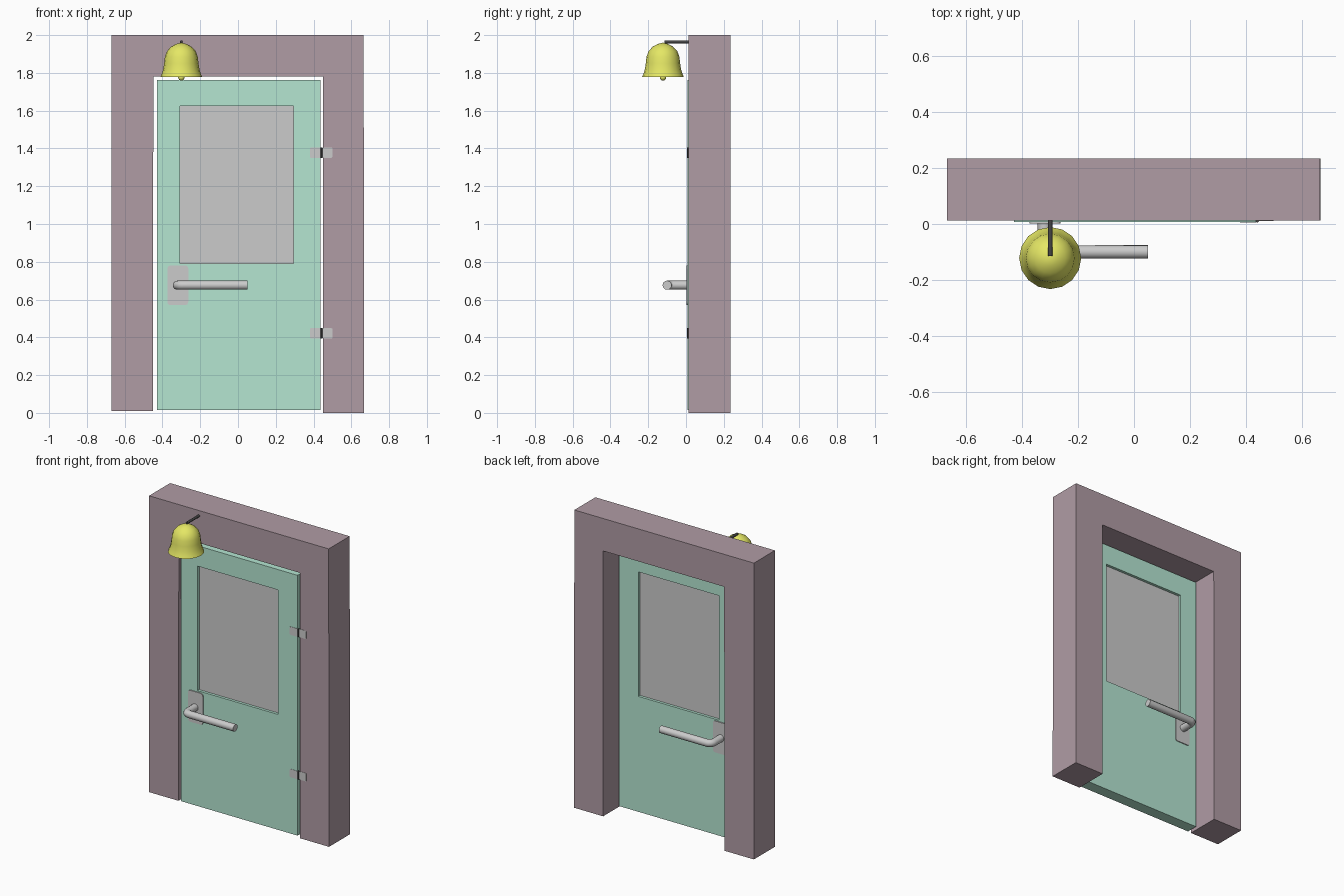
import bpy, bmesh, math

if "Cube" in bpy.data.objects:
    bpy.data.objects.remove(bpy.data.objects["Cube"])

FRONT, BACK = 0.008, 0.085   # door faces in y
MID = (FRONT + BACK) / 2


def material(name, rgb):
    m = bpy.data.materials.new(name)
    m.diffuse_color = (*rgb, 1)
    m.use_nodes = True
    m.node_tree.nodes["Principled BSDF"].inputs["Base Color"].default_value = m.diffuse_color
    return m


def finish(bm, name, mat=None, smooth=False):
    bmesh.ops.recalc_face_normals(bm, faces=bm.faces)
    me = bpy.data.meshes.new(name)
    bm.to_mesh(me)
    bm.free()
    ob = bpy.data.objects.new(name, me)
    bpy.context.collection.objects.link(ob)
    if mat:
        me.materials.append(mat)
    if smooth:
        shade(ob)
    return ob


def shade(ob):
    bpy.ops.object.select_all(action='DESELECT')
    ob.select_set(True)
    bpy.context.view_layer.objects.active = ob
    bpy.ops.object.shade_smooth_by_angle(angle=math.radians(40))


def prism(name, outline, y0, y1, mat=None):
    """Extrude an (x, z) outline from y0 to y1."""
    bm = bmesh.new()
    face = bm.faces.new([bm.verts.new((x, y0, z)) for x, z in outline])
    new = bmesh.ops.extrude_face_region(bm, geom=[face])['geom']
    bmesh.ops.translate(bm, vec=(0, y1 - y0, 0),
                        verts=[v for v in new if isinstance(v, bmesh.types.BMVert)])
    return finish(bm, name, mat)


def rect(x0, x1, z0, z1):
    return [(x0, z0), (x1, z0), (x1, z1), (x0, z1)]


def rounded_rect(x0, x1, z0, z1, r, n=4):
    pts = []
    for i, (cx, cz) in enumerate([(x1 - r, z1 - r), (x0 + r, z1 - r),
                                  (x0 + r, z0 + r), (x1 - r, z0 + r)]):
        for k in range(n + 1):
            a = math.pi / 2 * (i + k / n)
            pts.append((cx + r * math.cos(a), cz + r * math.sin(a)))
    return pts


def tube(name, pts, radius, mat=None):
    cu = bpy.data.curves.new(name, 'CURVE')
    cu.dimensions = '3D'
    cu.bevel_depth = radius
    cu.bevel_resolution = 6
    cu.use_fill_caps = True
    sp = cu.splines.new('POLY')
    sp.points.add(len(pts) - 1)
    for p, co in zip(sp.points, pts):
        p.co = (*co, 1)
    ob = bpy.data.objects.new(name, cu)
    bpy.context.collection.objects.link(ob)
    bpy.ops.object.select_all(action='DESELECT')
    ob.select_set(True)
    bpy.context.view_layer.objects.active = ob
    bpy.ops.object.convert(target='MESH')
    ob = bpy.context.object
    if mat:
        ob.data.materials.append(mat)
    shade(ob)
    return ob


frame_mat = material("frame_paint", (0.434, 0.331, 0.375))
door_mat = material("door_paint", (0.46, 0.79, 0.642))
brass = material("brass", (0.78, 0.80, 0.13))
dark = material("dark_metal", (0.06, 0.06, 0.06))

# Door frame
prism("door_frame", [(-0.669, 0.01), (-0.451, 0.01), (-0.448, 1.782), (0.451, 1.782),
                     (0.451, 0), (0.668, 0), (0.665, 2), (-0.669, 2)],
      0.012, 0.235, frame_mat)

# Door leaf with a window opening
bm = bmesh.new()
outer = rect(-0.43, 0.437, 0.015, 1.763)
opening = rect(-0.306, 0.293, 0.79, 1.626)
loops = [[bm.verts.new((x, y, z)) for x, z in r]
         for r, y in [(outer, FRONT), (opening, FRONT), (opening, BACK), (outer, BACK)]]
for i in range(4):
    a, b = loops[i], loops[(i + 1) % 4]
    for k in range(4):
        j = (k + 1) % 4
        bm.faces.new((a[k], a[j], b[j], b[k]))
finish(bm, "door_leaf", door_mat)

# Window pane
prism("window_pane", opening, FRONT + 0.018, BACK - 0.018)

# Handles and plates on both sides
half = (BACK - FRONT) / 2
for side, s in (("front", -1), ("back", 1)):
    def y(d):
        return MID + s * (half + d)
    prism(side + "_handle_plate", rounded_rect(-0.374, -0.263, 0.57, 0.781, 0.018),
          y(-0.005), y(0.006))
    path = [(-0.321, y(-0.005), 0.676), (-0.321, y(0.078), 0.676)]
    for k in range(1, 5):  # rounded elbow
        a = math.pi / 2 * k / 4
        path.append((-0.291 - 0.03 * math.cos(a), y(0.078 + 0.03 * math.sin(a)), 0.676))
    path.append((0.05, y(0.108), 0.676))
    tube(side + "_handle", path, 0.024)

# Hinges
for name, z in (("upper", 1.35), ("lower", 0.394)):
    prism(name + "_hinge_door_plate", rounded_rect(0.38, 0.438, z, z + 0.055, 0.006, 2), 0.006, 0.011)
    prism(name + "_hinge_frame_plate", rounded_rect(0.446, 0.5, z, z + 0.055, 0.006, 2), 0.010, 0.015)
    tube(name + "_hinge_pin", [(0.442, 0.011, z), (0.442, 0.011, z + 0.055)], 0.005, dark)

# Bell: turned open shell
BX, BY, SIDES = -0.3, -0.122, 16
profile = [(0.111, 1.777), (0.104, 1.793), (0.096, 1.818), (0.091, 1.85), (0.087, 1.885),
           (0.076, 1.915), (0.055, 1.938), (0.028, 1.953)]
bm = bmesh.new()
rings = [[bm.verts.new((BX + r * math.cos(2 * math.pi * k / SIDES),
                        BY + r * math.sin(2 * math.pi * k / SIDES), z))
          for k in range(SIDES)] for r, z in profile]
for a, b in zip(rings, rings[1:]):
    for k in range(SIDES):
        j = (k + 1) % SIDES
        bm.faces.new((a[k], a[j], b[j], b[k]))
top = bm.verts.new((BX, BY, 1.96))
for k in range(SIDES):
    bm.faces.new((rings[-1][k], rings[-1][(k + 1) % SIDES], top))
finish(bm, "bell", brass, True)

# Clapper and its stem
bm = bmesh.new()
bmesh.ops.create_uvsphere(bm, u_segments=12, v_segments=8, radius=0.017)
bmesh.ops.translate(bm, verts=bm.verts, vec=(BX, BY, 1.776))
finish(bm, "clapper", brass, True)
tube("clapper_stem", [(BX, BY, 1.78), (BX, BY, 1.955)], 0.005, brass)

# Bell bracket
tube("bell_bracket", [(BX, BY + 0.007, 1.964), (BX, 0.02, 1.964)], 0.008, dark)
